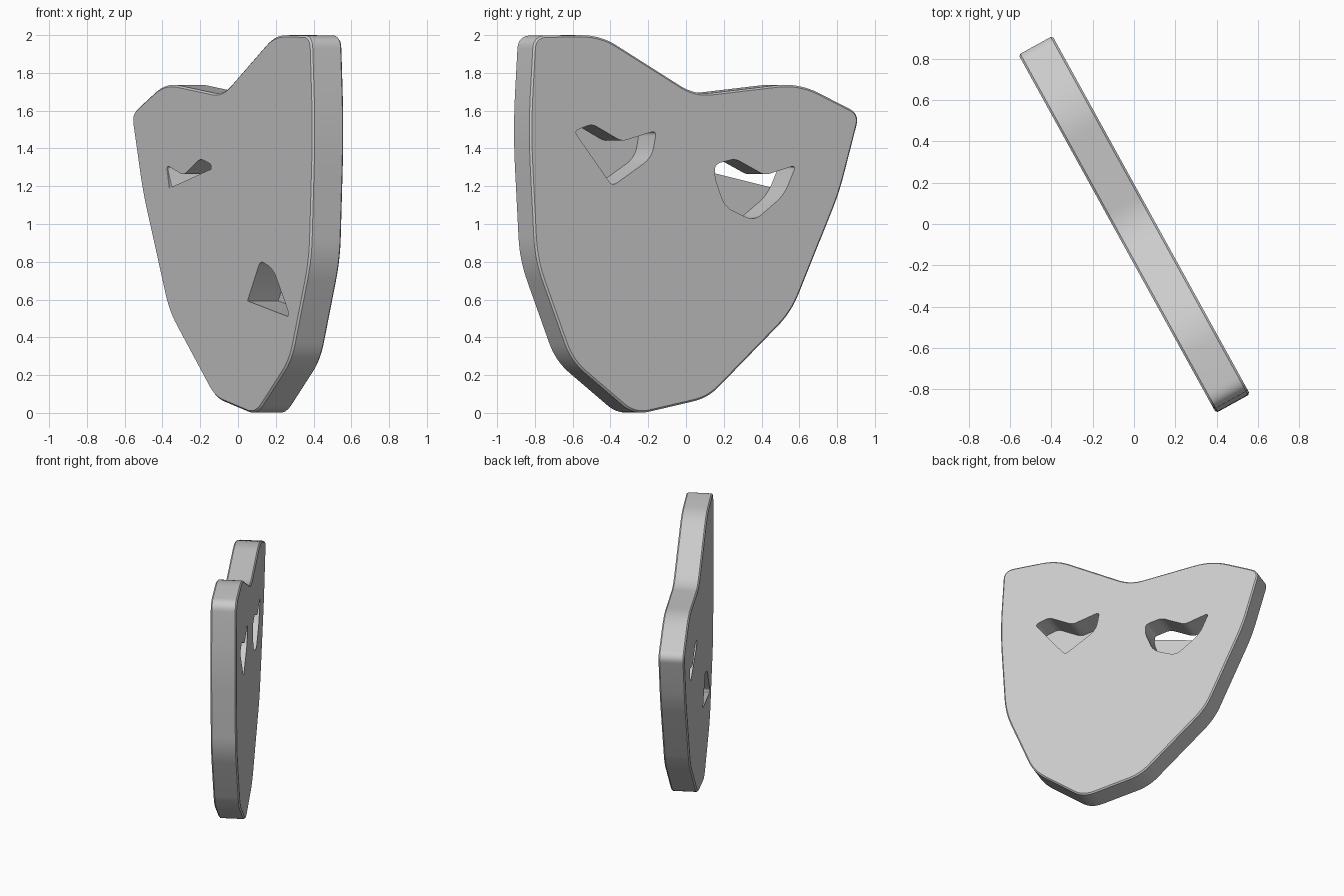
import bpy
import bmesh
import math
from mathutils import Vector

cube = bpy.data.objects.get("Cube")
if cube:
    bpy.data.objects.remove(cube)

# The plate stands upright, turned about z
ALONG = Vector((-0.483, 0.876, 0))
NORMAL = Vector((0.876, 0.483, 0))
HALF = 0.094
SKIN = 0.002


def rounded(corners, cut, steps=6):
    """Round each corner of a closed outline; a corner may carry its own cut."""
    result = []
    count = len(corners)
    for i, corner in enumerate(corners):
        here = Vector(corner[:2])
        reach = corner[2] if len(corner) > 2 else cut
        ends = []
        for other in (corners[i - 1], corners[(i + 1) % count]):
            side = Vector(other[:2]) - here
            ends.append(here + side.normalized() * min(reach, side.length * 0.45))
        for k in range(steps + 1):
            t = k / steps
            result.append(ends[0] * (1 - t) ** 2 + here * 2 * t * (1 - t) + ends[1] * t * t)
    return result


def prism(name, outline, low, high, chamfer=0):
    """Extrude an outline of (y on the face, z) between two depths."""
    bm = bmesh.new()
    verts = []
    for p in outline:
        u = (p.x - 0.045) / ALONG.y
        verts.append(bm.verts.new(ALONG * u + NORMAL * low + Vector((0, 0, p.y))))
    base = bm.faces.new(verts)
    grown = bmesh.ops.extrude_face_region(bm, geom=[base], use_keep_orig=True)["geom"]
    top = [v for v in grown if isinstance(v, bmesh.types.BMVert)]
    bmesh.ops.translate(bm, verts=top, vec=NORMAL * (high - low))
    bmesh.ops.recalc_face_normals(bm, faces=bm.faces[:])
    if chamfer:
        rims = {e for f in bm.faces if len(f.verts) > 4 for e in f.edges}
        bmesh.ops.bevel(bm, geom=list(rims), offset=chamfer, offset_type='OFFSET',
                        segments=1, profile=0.5, affect='EDGES')
    mesh = bpy.data.meshes.new(name)
    bm.to_mesh(mesh)
    bm.free()
    obj = bpy.data.objects.new(name, mesh)
    bpy.context.collection.objects.link(obj)
    return obj


# Mask plate
mask_outline = [
    (-0.27, -0.012, 0.08), (0.12, 0.079, 0.08), (0.561, 0.533, 0.1),
    (0.815, 1.165, 0.1), (0.922, 1.583, 0.06), (0.60, 1.748, 0.12),
    (0.05, 1.683, 0.09), (-0.45, 2.0, 0.1), (-0.803, 1.998, 0.07),
    (-0.83, 1.5, 0.2), (-0.795, 0.81, 0.12), (-0.605, 0.275, 0.1)]
mask = prism("mask_plate", rounded(mask_outline, 0.08, 8), -HALF, HALF, 0.01)

# Eye openings, the slot behind one eye, and the mouth recess in the back
left_eye = [(-0.593, 1.492), (-0.497, 1.53), (-0.34, 1.437),
            (-0.157, 1.495), (-0.18, 1.352, 0.06), (-0.39, 1.2)]
brow = [(0.153, 1.317), (0.26, 1.346), (0.418, 1.258), (0.582, 1.312)]
right_eye = brow + [(0.519, 1.153, 0.06), (0.36, 1.016, 0.05),
                    (0.206, 1.09, 0.05), (0.153, 1.243)]
slot = brow + [(0.555, 1.19, 0.003), (0.155, 1.29, 0.003)]
mouth = [(-0.195, 0.593, 0.005), (-0.318, 0.805), (-0.44, 0.765, 0.06),
         (-0.588, 0.535), (-0.585, 0.51, 0.005)]
outside = HALF + 0.03
cutters = [
    prism("left_eye_cutter", rounded(left_eye, 0.03), SKIN - HALF, outside),
    prism("right_eye_cutter", rounded(right_eye, 0.03), SKIN - HALF, outside),
    prism("slot_cutter", rounded(slot, 0.03), -outside, SKIN / 2 - HALF + SKIN),
    prism("mouth_cutter", rounded(mouth, 0.03), -outside, HALF - SKIN)]
for cutter in cutters:
    cutter.hide_render = True
    cut = mask.modifiers.new(cutter.name, 'BOOLEAN')
    cut.operation = 'DIFFERENCE'
    cut.solver = 'EXACT'
    cut.object = cutter

# Bake the cuts and drop the cutters
graph = bpy.context.evaluated_depsgraph_get()
baked = bpy.data.meshes.new_from_object(mask.evaluated_get(graph))
mask.modifiers.clear()
mask.data = baked
for cutter in cutters:
    bpy.data.objects.remove(cutter)

# One plain grey
grey = bpy.data.materials.new("light_grey")
grey.use_nodes = True
colour = (0.6, 0.6, 0.6, 1)
grey.diffuse_color = colour
grey.node_tree.nodes["Principled BSDF"].inputs["Base Color"].default_value = colour
mask.data.materials.clear()
mask.data.materials.append(grey)

bpy.ops.object.select_all(action='DESELECT')
mask.select_set(True)
bpy.context.view_layer.objects.active = mask
bpy.ops.object.shade_smooth_by_angle(angle=math.radians(30))
